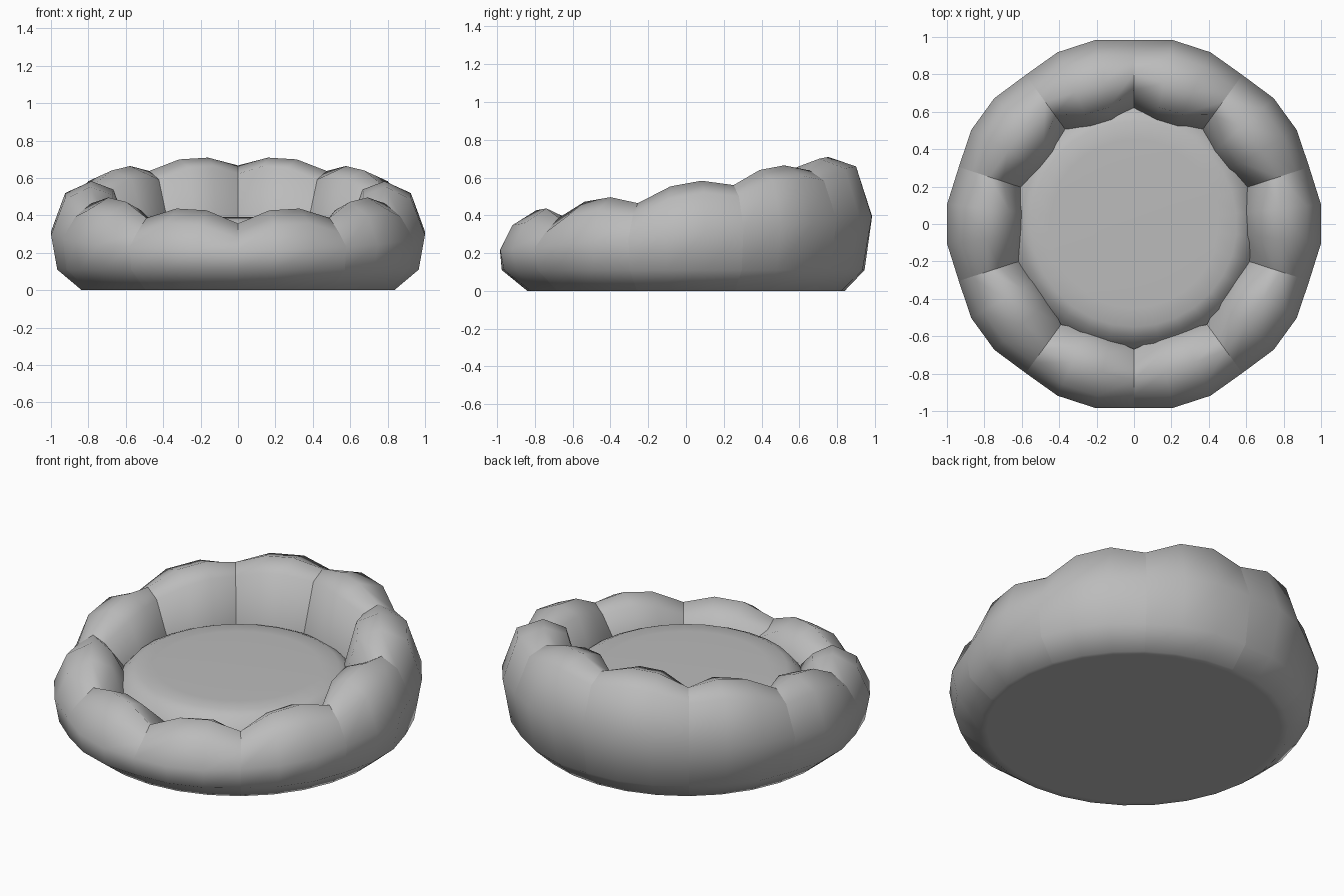
import bpy
import math

if "Cube" in bpy.data.objects:
    bpy.data.objects.remove(bpy.data.objects["Cube"], do_unlink=True)

PUFFS = 10          # padded sections around the rim
STEPS = 3           # facets per section
N = PUFFS * STEPS


def make_material(name, color):
    mat = bpy.data.materials.new(name)
    mat.use_nodes = True
    mat.diffuse_color = color
    mat.node_tree.nodes["Principled BSDF"].inputs["Base Color"].default_value = color
    return mat


def rim_profile(i, s):
    """Cross-section (radius, height) at one step; s runs from -1 front to 1 back."""
    seam = i % STEPS == 0
    top = 0.512 + 0.155 * s if seam else 0.568 + 0.144 * s
    dent = 0.02 if seam else 0.0
    inner = 0.64 - 0.03 * s if seam else 0.588 - 0.035 * s
    return [
        (0.8, 0.0),
        (0.84, 0.0),
        (0.97 - 0.015 * s - dent / 2, 0.11),
        (1.005 - dent, 0.305 + 0.09 * s),
        (0.93 - 0.01 * s - dent, top - 0.065 + 0.015 * s),
        (0.82 - 0.015 * s if seam else 0.79 - 0.02 * s, top),
        (inner + (0.105 if seam else 0.085), top - 0.045),
        (inner, 0.3),
        (inner, 0.15),
    ]


def floor_profile(i, s):
    """Round cushion, its edge tucked into the rim."""
    return [(0.68, 0.25), (0.645, 0.31), (0.6, 0.362),
            (0.55, 0.386), (0.45, 0.39), (0.2, 0.392)]


def loft(name, profile, mat, cap_start, cap_end, crease):
    """Sweep a changing profile around the vertical axis."""
    verts, faces = [], []
    for i in range(N):
        a = math.pi / 2 + math.tau * i / N
        section = profile(i, math.sin(a))
        k = len(section)
        verts += [(r * math.cos(a), r * math.sin(a), z) for r, z in section]
    for i in range(N):
        j = (i + 1) % N
        for p in range(k - 1):
            faces.append((i * k + p, j * k + p, j * k + p + 1, i * k + p + 1))
    if cap_start:
        faces.append([i * k for i in reversed(range(N))])
    if cap_end:
        faces.append([i * k + k - 1 for i in range(N)])
    mesh = bpy.data.meshes.new(name)
    mesh.from_pydata(verts, [], faces)
    mesh.update()
    mesh.materials.append(mat)
    for poly in mesh.polygons:
        poly.use_smooth = True
    if crease:
        # stitched seams between the padded sections stay sharp
        for edge in mesh.edges:
            a, b = edge.vertices
            if a // k == b // k and (a // k) % STEPS == 0:
                edge.use_edge_sharp = True
    obj = bpy.data.objects.new(name, mesh)
    bpy.context.collection.objects.link(obj)


fabric = make_material("grey fabric", (0.5, 0.5, 0.5, 1.0))

# Padded rim with a flat underside, low at the front and high at the back
loft("padded_rim", rim_profile, fabric, True, False, True)

# Cushion with a rounded edge filling the inside
loft("floor_cushion", floor_profile, fabric, False, True, False)
